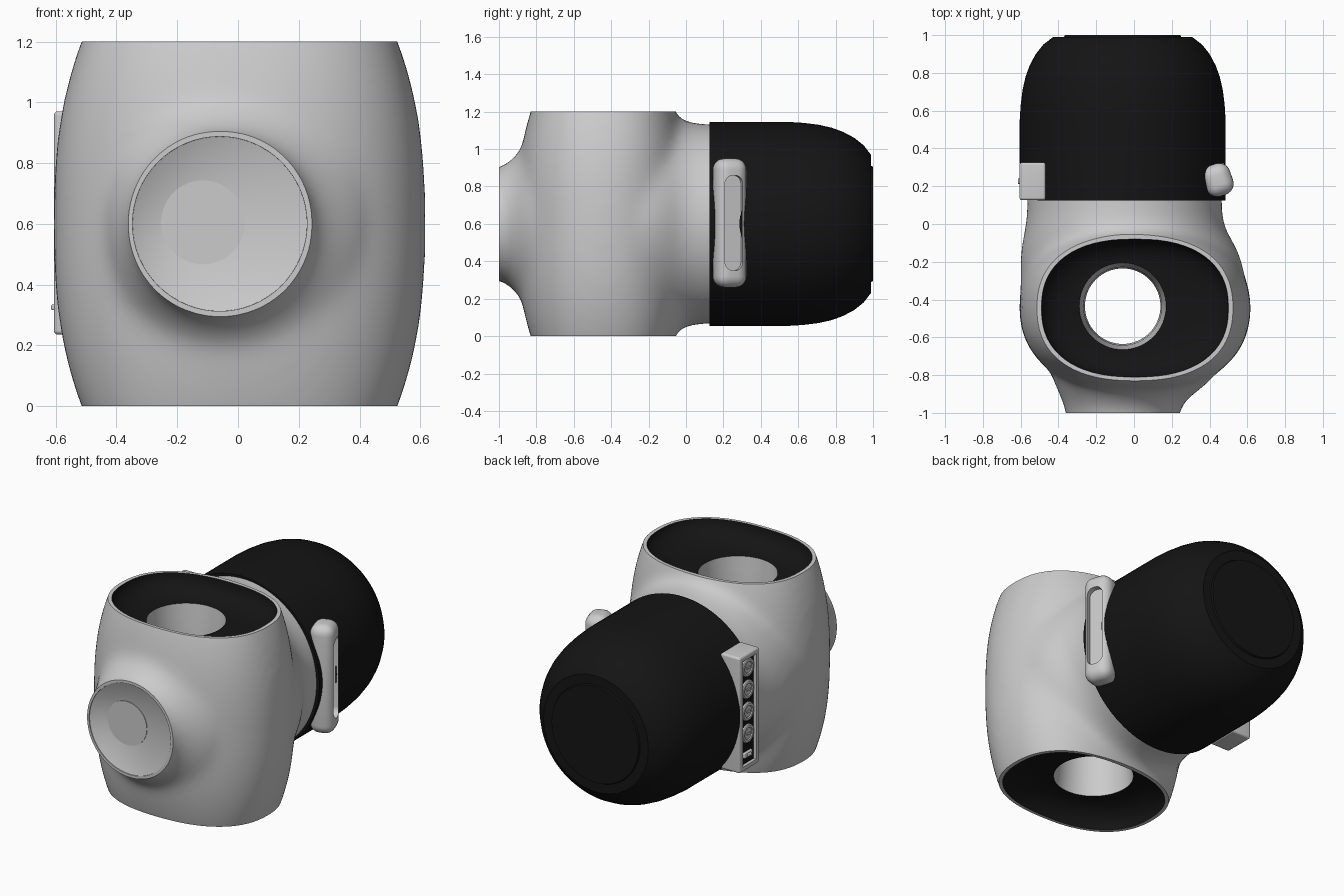
import bpy, bmesh
from math import sin, cos, pi, radians

if "Cube" in bpy.data.objects:
    bpy.data.objects.remove(bpy.data.objects["Cube"])

black = bpy.data.materials.new("black")
black.diffuse_color = (0.007, 0.007, 0.007, 1)
black.use_nodes = True
black.node_tree.nodes["Principled BSDF"].inputs["Base Color"].default_value = black.diffuse_color
AX, AZ = -0.06, 0.6          # axis of the front boss and rear cup


def oval(z, cx, cy, hx, hy, e=2.0, n=64):
    """Horizontal superellipse ring."""
    def f(v):
        return (1 if v >= 0 else -1) * abs(v) ** (2 / e)
    return [(cx + hx * f(cos(2 * pi * i / n)), cy + hy * f(sin(2 * pi * i / n)), z) for i in range(n)]


def circ(y, r, cx=AX, cz=AZ, rz=None, n=64):
    """Ring facing along y."""
    rz = rz or r
    return [(cx + r * cos(2 * pi * i / n), y, cz + rz * sin(2 * pi * i / n)) for i in range(n)]


def finish(name, bm, mat=None):
    bmesh.ops.recalc_face_normals(bm, faces=bm.faces)
    me = bpy.data.meshes.new(name)
    bm.to_mesh(me)
    bm.free()
    ob = bpy.data.objects.new(name, me)
    bpy.context.collection.objects.link(ob)
    if mat:
        me.materials.append(mat)
    return ob


def loft(name, rings, mat=None, caps=True):
    bm = bmesh.new()
    vs = [[bm.verts.new(p) for p in r] for r in rings]
    n = len(vs[0])
    for a, b in zip(vs, vs[1:]):
        for i in range(n):
            j = (i + 1) % n
            bm.faces.new((a[i], a[j], b[j], b[i]))
    if caps:
        bm.faces.new(vs[0])
        bm.faces.new(vs[-1])
    return finish(name, bm, mat)


def box(name, c, size, bevel=0.0, mat=None, rot=0.0, only_x=False):
    bm = bmesh.new()
    bmesh.ops.create_cube(bm, size=1)
    edges = [e for e in bm.edges if not only_x or abs(e.verts[0].co.x - e.verts[1].co.x) > 0.5]
    bmesh.ops.scale(bm, vec=size, verts=bm.verts)
    if bevel:
        bmesh.ops.bevel(bm, geom=edges, offset=bevel, segments=6, profile=0.5, affect='EDGES')
    ob = finish(name, bm, mat)
    ob.location, ob.rotation_euler.z = c, rot
    return ob


def bake(ob):
    bpy.context.view_layer.update()
    dg = bpy.context.evaluated_depsgraph_get()
    me = bpy.data.meshes.new_from_object(ob.evaluated_get(dg))
    ob.modifiers.clear()
    ob.data = me


def boolean(ob, other, op):
    m = ob.modifiers.new("bool", 'BOOLEAN')
    m.object, m.operation, m.solver = other, op, 'EXACT'
    bake(ob)
    bpy.data.objects.remove(other)


# Body: bulging upright barrel blended with front boss and rear neck
rings = []
for i in range(25):
    t = -1.15 + 2.3 * i / 24
    k = 1 - abs(t) ** 2.5
    rings.append(oval(0.6 + 0.6 * t, 0.005, -0.445, 0.522 + 0.091 * k, 0.387 + 0.075 * k, 2.38 - 0.2 * k))
body = loft("body", rings)
boss = [(-1.15, -.06, .288, .288), (-1, -.06, .3, .3), (-.94, -.055, .325, .335), (-.89, -.035, .365, .39),
        (-.84, -.015, .41, .45), (-.78, -.005, .43, .45), (-.6, 0, .43, .45)]
boolean(body, loft("boss", [circ(y, a, cx, rz=b) for y, cx, a, b in boss]), 'UNION')
neck = [(-.35, -.005, .595, .53), (-.2, -.015, .588, .54), (-.12, -.028, .568, .56), (-.03, -.046, .532, .56),
        (.04, -.05, .517, .538), (.25, -.05, .515, .527)]
boolean(body, loft("neck", [circ(y, a, cx, rz=b) for y, cx, a, b in neck]), 'UNION')
m = body.modifiers.new("remesh", 'REMESH')
m.mode, m.voxel_size = 'VOXEL', 0.022
m = body.modifiers.new("smooth", 'SMOOTH')
m.factor, m.iterations = 0.5, 36
bake(body)

# Trim flat ends, hollow the duct, sink the off-centre front dish
boolean(body, box("trim", (0, -0.435, 0.6), (2, 1.13, 1.2)), 'INTERSECT')
IX, IY = 0.495, 0.365
boolean(body, loft("duct_cut", [oval(z, 0.005, -0.445, IX, IY, 2.38) for z in (-0.1, 1.3)]), 'DIFFERENCE')
boolean(body, loft("dish_cut", [circ(-1.02, .289), circ(-.995, .287),
                                circ(-.945, .138, -0.115, 0.605)]), 'DIFFERENCE')
loft("dish_disc", [circ(-.94, .138, -0.115, 0.605), circ(-.949, .138, -0.115, 0.605)])

# Black funnels at both ends, joined by a narrow tube
for name, s in (("top_funnel", 1), ("bottom_funnel", -1)):
    rs = []
    for i in range(11):
        a = i / 10 * pi / 2
        f, d = sin(a), 1 - cos(a)            # rounded lip turning inward
        w = 1 - d
        rs.append(oval(0.6 + s * (0.6 - 0.12 * f), 0.005 * w + AX * d, -0.445 * w - 0.435 * d,
                       IX * w + 0.23 * d, IY * w + 0.23 * d, 2.38 * w + 2 * d))
    loft(name, rs, black, caps=False)
loft("duct_tube", [oval(z, AX, -0.435, r, r) for z, r in
                   ((.12, .23), (.2, .222), (.35, .207), (.6, .2), (.85, .207), (1.0, .222), (1.08, .23))],
     caps=False)

# Rear cup, notched where the side parts sit
cup = [(.125, .545), (.55, .545), (.63, .54), (.71, .53), (.78, .514), (.84, .492), (.9, .46),
       (.95, .42), (.99, .368), (.99, .31), (1, .305)]
cup = loft("rear_cup", [circ(y, r, n=96) for y, r in cup], black)
ang = radians(19)
boolean(cup, box("grip_notch", (0.45, 0.233, 0.605), (0.10, 0.15, 0.6), rot=ang), 'DIFFERENCE')
boolean(cup, box("panel_notch", (-0.57, 0.212, 0.603), (0.12, 0.215, 0.7)), 'DIFFERENCE')

# Right grip with a long slot
grip = box("side_grip", (0.445, 0.233, 0.605), (0.15, 0.172, 0.69), 0.06, rot=ang)
nx, ny = cos(ang), sin(ang)
boolean(grip, box("slot", (0.445 + 0.1 * nx, 0.233 + 0.1 * ny, 0.605), (0.12, 0.1, 0.51), 0.045, rot=ang,
                  only_x=True), 'DIFFERENCE')

# Left control panel with recessed plate, four buttons and a switch
panel = box("control_panel", (-0.537, 0.226, 0.603), (0.138, 0.2, 0.735), 0.014)
boolean(panel, box("recess", (-0.61, 0.227, 0.603), (0.05, 0.135, 0.67)), 'DIFFERENCE')
box("panel_plate", (-0.582, 0.227, 0.603), (0.01, 0.134, 0.669), mat=black)


def button(name, z, r, x0, x1):
    rs = [[(x, 0.227 + q * cos(2 * pi * i / 32), z + q * sin(2 * pi * i / 32)) for i in range(32)]
          for x, q in ((x0, r), (x1 + .005, r), (x1, r - .006), (x1, r * .66), (x1 + .006, r * .6))]
    loft(name, rs)


for i in range(4):
    z = 0.875 - 0.14 * i
    button("button_%d" % (i + 1), z, 0.058, -0.58, -0.602)
    box("button_bar_%d" % (i + 1), (-0.598, 0.227, z), (0.008, 0.03, 0.014))
box("switch_base", (-0.592, 0.227, 0.325), (0.02, 0.08, 0.035), 0.006)
box("switch_lever", (-0.602, 0.227, 0.325), (0.026, 0.03, 0.018), 0.005)

# Smooth shading, keeping sharp edges
for ob in bpy.context.collection.objects:
    ob.select_set(True)
    bpy.context.view_layer.objects.active = ob
bpy.ops.object.shade_smooth_by_angle(angle=radians(32))
